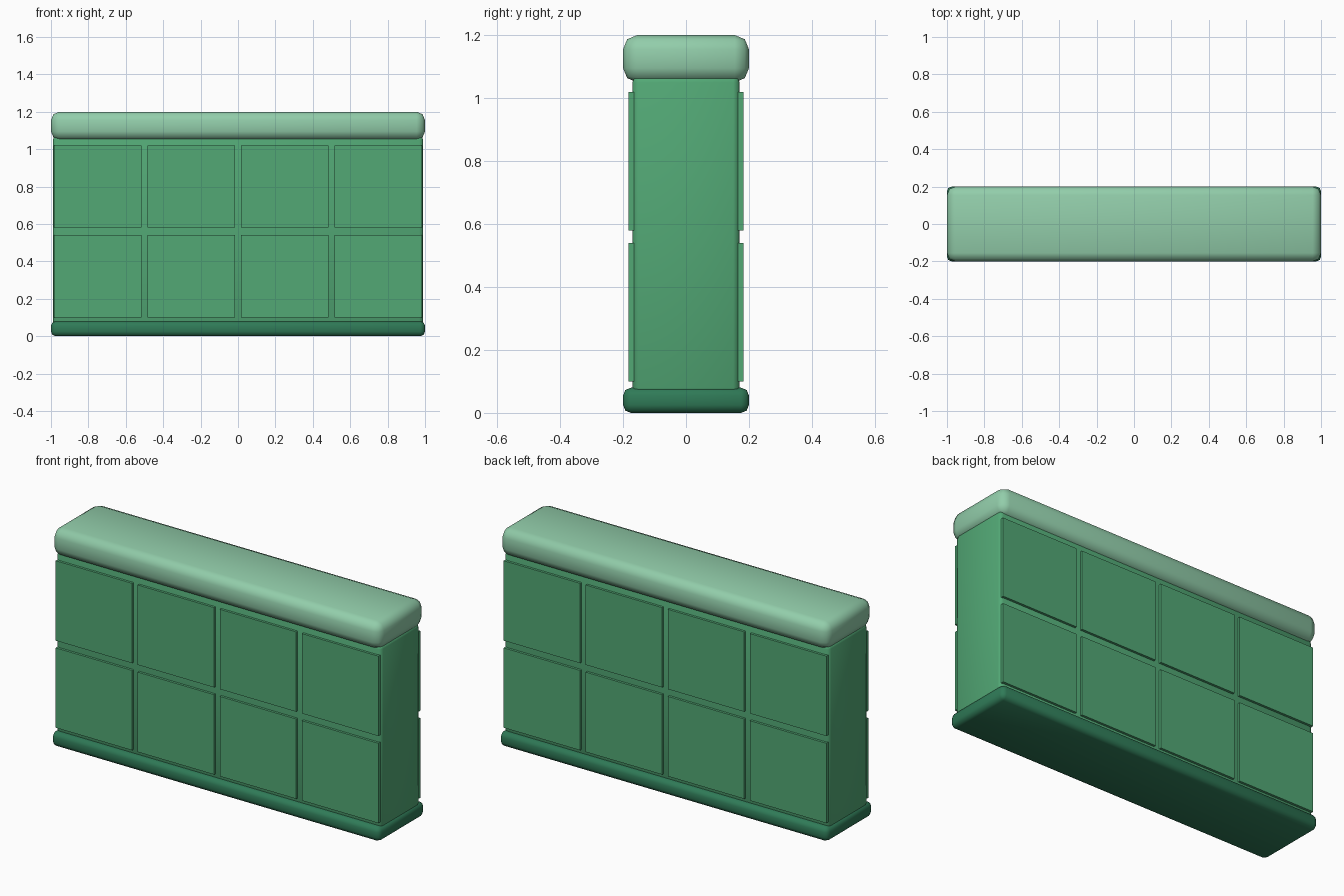
import bpy

if "Cube" in bpy.data.objects:
    bpy.data.objects.remove(bpy.data.objects["Cube"])


def material(name, rgb):
    # sRGB 0-255 to linear
    lin = [(c / 255 / 12.92) if c < 11 else ((c / 255 + 0.055) / 1.055) ** 2.4 for c in rgb]
    m = bpy.data.materials.new(name)
    m.diffuse_color = (*lin, 1)
    m.use_nodes = True
    m.node_tree.nodes["Principled BSDF"].inputs["Base Color"].default_value = m.diffuse_color
    return m


light = material("light green", (146, 205, 170))
mid = material("mid green", (82, 168, 117))
dark = material("dark green", (47, 122, 87))


def box(name, lo, hi, mat, bevel=0, segments=2):
    centre = [(a + b) / 2 for a, b in zip(lo, hi)]
    bpy.ops.mesh.primitive_cube_add(size=1, location=centre)
    ob = bpy.context.object
    ob.name = name
    ob.scale = [b - a for a, b in zip(lo, hi)]
    bpy.ops.object.transform_apply(location=False, rotation=False, scale=True)
    ob.data.materials.append(mat)
    if bevel:
        mod = ob.modifiers.new("bevel", "BEVEL")
        mod.width = bevel
        mod.segments = segments
        for p in ob.data.polygons:
            p.use_smooth = True
    return ob


# Plinth, wall core and rounded coping
box("base", (-1, -0.2, 0), (1, 0.2, 0.08), dark, 0.025)
box("wall_body", (-0.99, -0.17, 0.06), (0.99, 0.17, 1.07), mid, 0.02)
box("top_cap", (-1, -0.2, 1.05), (1, 0.2, 1.2), light, 0.045)

# Raised square panels, four by two on both faces
for side, s in (("front", -1), ("back", 1)):
    y0, y1 = sorted((s * 0.16, s * 0.183))
    for row, z in enumerate((0.10, 0.58)):
        for col in range(4):
            x = -0.75 + 0.5 * col
            box(f"{side}_panel_{row}_{col}", (x - 0.233, y0, z),
                (x + 0.233, y1, z + 0.44), mid)
